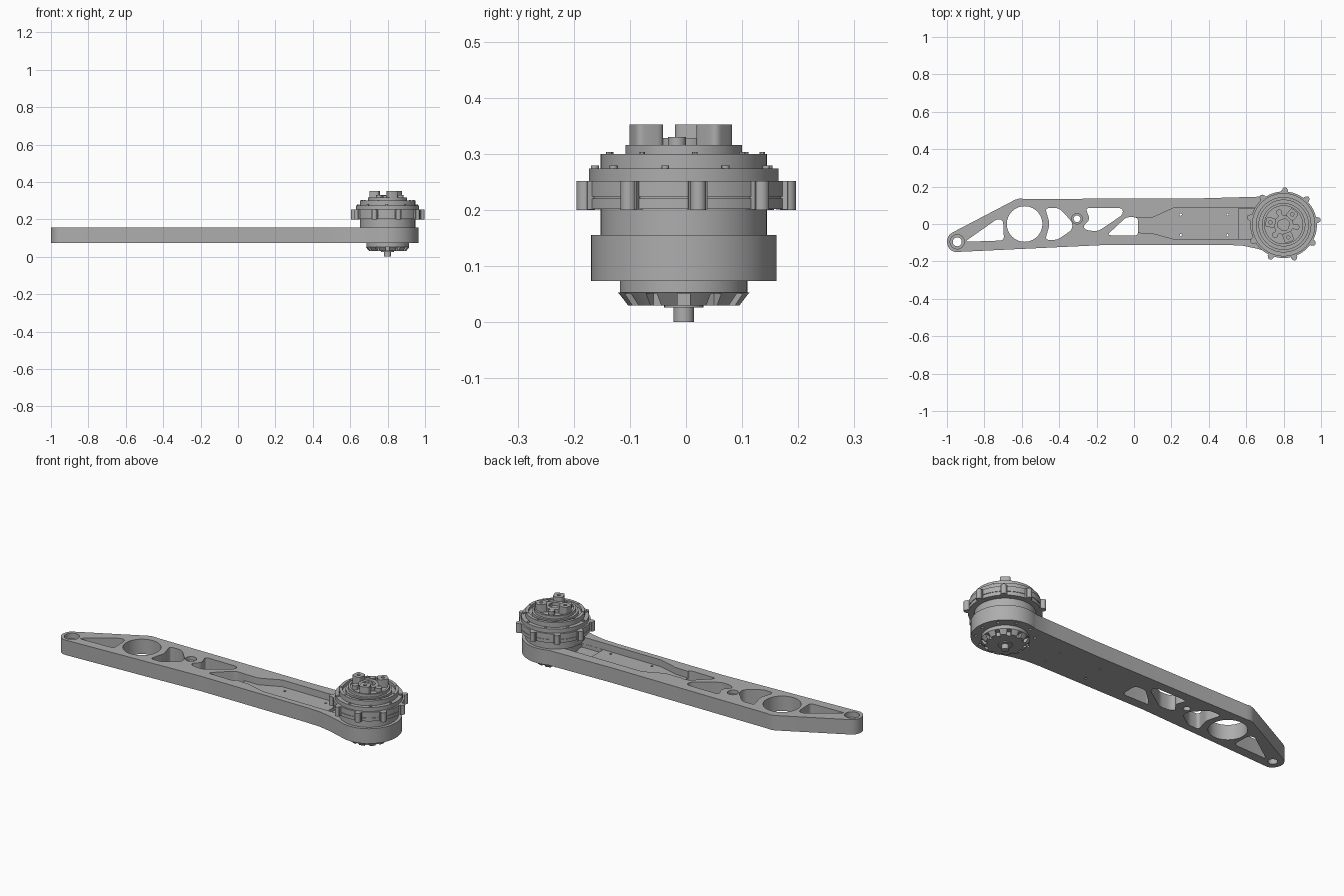
import bpy, bmesh
from math import sin, cos, radians, pi
from mathutils import Vector, Matrix

if "Cube" in bpy.data.objects:
    bpy.data.objects.remove(bpy.data.objects["Cube"])

GREY = (0.42, 0.42, 0.42, 1)
grey = bpy.data.materials.new("machined grey")
grey.use_nodes = True
grey.diffuse_color = GREY
grey.node_tree.nodes["Principled BSDF"].inputs["Base Color"].default_value = GREY

HUB = Vector((0.80, -0.004, 0))
BASE, TOP = 0.073, 0.155


def finish(bm, name):
    bmesh.ops.recalc_face_normals(bm, faces=bm.faces)
    mesh = bpy.data.meshes.new(name)
    bm.to_mesh(mesh)
    bm.free()
    mesh.materials.append(grey)
    ob = bpy.data.objects.new(name, mesh)
    bpy.context.collection.objects.link(ob)
    return ob


def rounded(points, r):
    """Round every corner of a polygon."""
    pts = [Vector(p) for p in points]
    out = []
    for i, p in enumerate(pts):
        a, b = pts[i - 1] - p, pts[(i + 1) % len(pts)] - p
        s = p + a.normalized() * min(r, a.length * 0.45)
        e = p + b.normalized() * min(r, b.length * 0.45)
        for k in range(6):
            t = k / 5
            out.append(s * (1 - t) ** 2 + p * 2 * t * (1 - t) + e * t * t)
    return out


def circle(x, y, r, n=32):
    return [(x + r * cos(2 * pi * i / n), y + r * sin(2 * pi * i / n)) for i in range(n)]


def polar(r, deg):
    return HUB.x + r * cos(radians(deg)), HUB.y + r * sin(radians(deg))


def add_prism(bm, outline, z0, z1):
    face = bm.faces.new([bm.verts.new((p[0], p[1], z0)) for p in outline])
    ext = bmesh.ops.extrude_face_region(bm, geom=[face])
    verts = [g for g in ext["geom"] if isinstance(g, bmesh.types.BMVert)]
    bmesh.ops.translate(bm, verts=verts, vec=(0, 0, z1 - z0))


def prisms(name, items):
    bm = bmesh.new()
    for outline, z0, z1 in items:
        add_prism(bm, outline, z0, z1)
    return finish(bm, name)


def lathe(name, profile, steps=72):
    bm = bmesh.new()
    vs = [bm.verts.new((r, 0, z)) for r, z in profile]
    es = [bm.edges.new(pair) for pair in zip(vs, vs[1:])]
    bmesh.ops.spin(bm, geom=vs + es, cent=(0, 0, 0), axis=(0, 0, 1), angle=2 * pi, steps=steps)
    bmesh.ops.remove_doubles(bm, verts=bm.verts, dist=1e-5)
    bmesh.ops.translate(bm, verts=bm.verts, vec=HUB)
    return finish(bm, name)


def cut(ob, cutter):
    mod = ob.modifiers.new("cut", "BOOLEAN")
    mod.operation, mod.solver, mod.object = "DIFFERENCE", "EXACT", cutter
    bpy.context.view_layer.objects.active = ob
    bpy.ops.object.modifier_apply(modifier=mod.name)
    bpy.data.objects.remove(cutter)


def radial_box(r0, r1, half, deg):
    rot = Matrix.Rotation(radians(deg), 2)
    corners = ((r0, -half), (r1, -half), (r1, half), (r0, half))
    return [rot @ Vector(c) + HUB.xy for c in corners]


# Arm plate: tapered outline ending in the round hub
tip = (-0.945, -0.095)
outline = [(tip[0] + 0.055 * cos(radians(a)), tip[1] + 0.056 * sin(radians(a)))
           for a in range(115, 271, 12)]
outline += [(-0.15, -0.112), (0.50, -0.112), (0.58, -0.116), (0.65, -0.13)]
outline += [polar(0.165, a) for a in range(-115, 119, 6)]
outline += [(0.63, 0.145), (0.35, 0.137), (-0.59, 0.134)]
outline += [(-0.61, 0.137), (-0.635, 0.13)]
arm = prisms("arm_plate", [(outline, BASE, TOP)])

# Lightening windows and bores through the arm
windows = [
    [(-0.905, -0.095), (-0.73, 0.028), (-0.70, 0.02), (-0.695, -0.088)],
    [(-0.475, 0.085), (-0.40, 0.085), (-0.33, 0.01), (-0.33, -0.03), (-0.41, -0.085),
     (-0.475, -0.085), (-0.45, 0)],
    [(-0.26, 0.085), (-0.06, 0.085), (-0.06, 0.05), (-0.19, -0.038), (-0.25, -0.035),
     (-0.275, -0.015), (-0.235, 0.025)],
    [(-0.145, -0.06), (-0.04, 0.038), (0.022, 0.035), (0.022, -0.062)],
]
through = [rounded(w, 0.022) for w in windows]
through += [circle(-0.585, 0, 0.095, 56), circle(*tip, 0.024), circle(-0.305, 0.028, 0.018)]
through += [circle(x, y, 0.006, 12) for x in (0.25, 0.5) for y in (-0.06, 0.05)]
cut(arm, prisms("window_cutter", [(o, 0, 0.3) for o in through]))

# Counterbores, and blind bolt holes under the hub
blind = [(circle(*tip, 0.038), 0.125, 0.3), (circle(-0.305, 0.028, 0.028), 0.135, 0.3)]
blind += [(circle(*polar(0.142, a), 0.008, 12), 0, 0.088) for a in range(0, 360, 36)]
cut(arm, prisms("bore_cutter", blind))

# Recessed channel running to the hub, deeper at its end
channel = [(0.0, -0.045), (0.10, -0.05), (0.21, -0.08), (0.70, -0.08),
           (0.70, 0.085), (0.21, 0.085), (0.10, 0.035), (0.0, 0.035)]
cut(arm, prisms("channel_cutter", [(channel, 0.118, 0.3)]))
deep = [(0.56, -0.079), (0.69, -0.079), (0.69, 0.084), (0.56, 0.084)]
cut(arm, prisms("deep_cutter", [(deep, 0.098, 0.3)]))

# Stepped motor housing
housing = lathe("motor_housing", [
    (0, 0.052), (0.114, 0.052), (0.114, 0.085), (0.12, 0.085), (0.12, 0.152), (0.148, 0.152),
    (0.148, 0.202), (0.178, 0.202), (0.178, 0.220), (0.175, 0.220), (0.175, 0.224),
    (0.178, 0.224), (0.178, 0.252), (0.169, 0.252), (0.169, 0.274), (0.148, 0.274),
    (0.148, 0.300), (0.132, 0.300), (0.132, 0.284), (0.116, 0.284), (0.116, 0.300),
    (0.104, 0.300), (0.104, 0.316), (0.093, 0.316), (0.093, 0.308), (0, 0.308)])

# Clamp lugs round the housing ring
lugs = []
for i in range(9):
    a = 8 + 40 * i
    lugs.append((circle(*polar(0.186, a), 0.014, 20), 0.200, 0.252))
    lugs.append((radial_box(0.165, 0.186, 0.017, a), 0.2005, 0.2515))
prisms("clamp_lugs", lugs)
prisms("ring_screws", [(circle(*polar(0.1585, 28 + 40 * i), 0.007, 12), 0.270, 0.279)
                       for i in range(9)])
prisms("rim_screws", [(circle(*polar(0.140, 8 + 40 * i), 0.005, 12), 0.296, 0.303)
                      for i in range(9)])

# Slotted vent cap and pin under the hub
cap = lathe("vent_cap", [(0, 0.030), (0.100, 0.030), (0.117, 0.0525), (0, 0.0525)])
cut(cap, prisms("slot_cutter", [(radial_box(0.088, 0.14, 0.011, 30 * i), 0.01, 0.051)
                                for i in range(12)]))
lathe("output_pin", [(0, 0), (0.0185, 0), (0.0185, 0.034), (0, 0.034)], 32)
lathe("pin_collar", [(0.035, 0.032), (0.035, 0.026), (0, 0.026)], 32)

# Connector cluster on top: three tall posts, low studs and a hollow core
posts, studs = [], []
for i in range(3):
    a = 50 + 120 * i
    posts.append((rounded(radial_box(0.045, 0.097, 0.026, a), 0.014), 0.306, 0.352))
    studs.append((circle(*polar(0.07, a + 60), 0.016, 20), 0.306, 0.330))
    studs.append((rounded(radial_box(0.028, 0.075, 0.012, a + 60), 0.004), 0.306, 0.322))
connector = prisms("connector_posts", posts)
cut(connector, prisms("post_cutter", [(circle(*polar(0.072, 50 + 120 * i), 0.009, 16), 0.33, 0.4)
                                      for i in range(3)]))
prisms("connector_studs", studs)
lathe("connector_core", [(0.052, 0.306), (0.052, 0.328), (0.032, 0.328), (0.032, 0.310),
                         (0, 0.310)], 40)

# Smooth round walls, crisp edges
for ob in bpy.context.collection.objects:
    if ob.type == "MESH" and ob.data.materials and ob.data.materials[0] == grey:
        bpy.ops.object.select_all(action="DESELECT")
        ob.select_set(True)
        bpy.context.view_layer.objects.active = ob
        bpy.ops.object.shade_smooth_by_angle(angle=radians(30))
